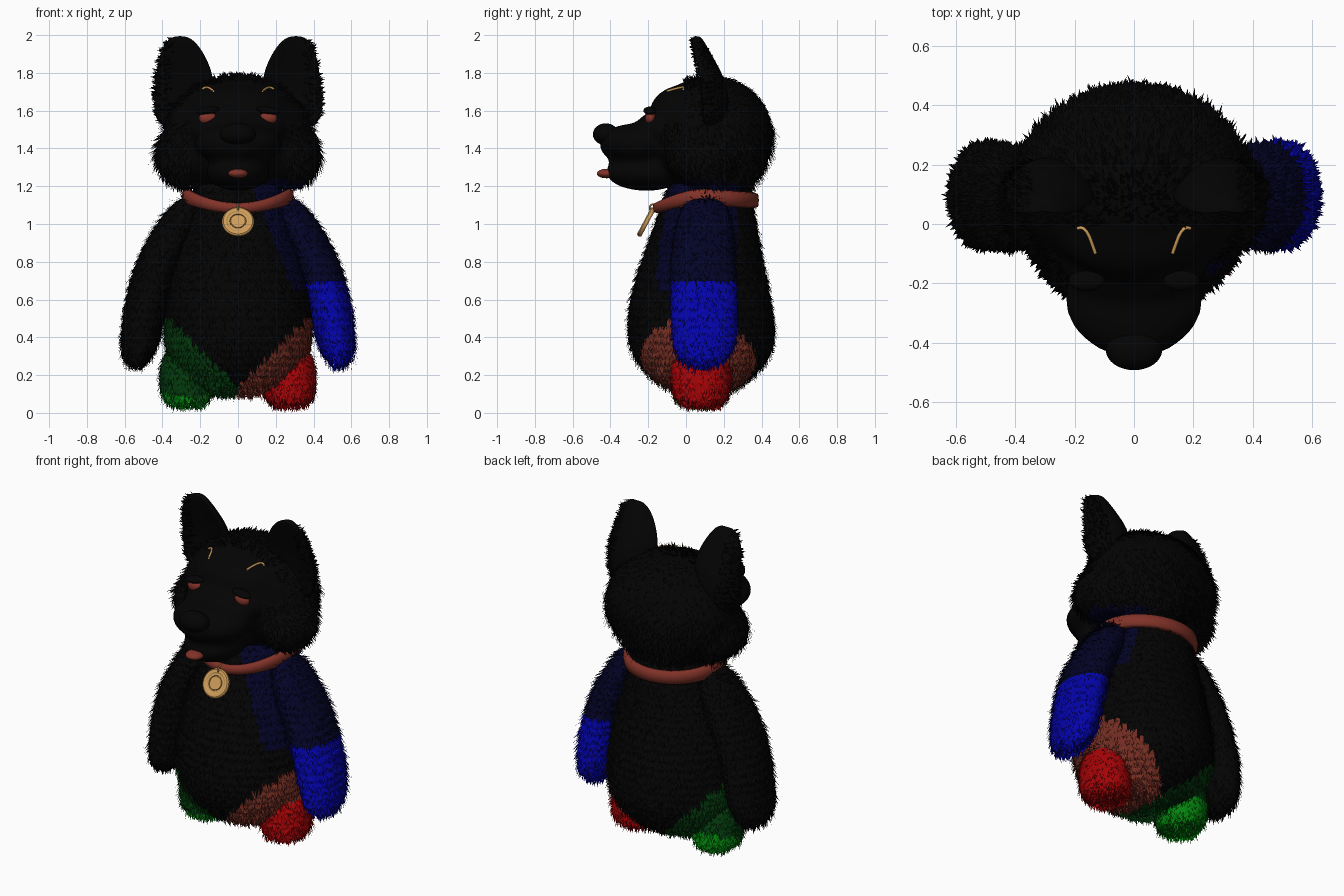
import bpy, bmesh, math, random
from mathutils import Vector, Matrix
from mathutils.bvhtree import BVHTree

random.seed(4)
if "Cube" in bpy.data.objects:
    bpy.data.objects.remove(bpy.data.objects["Cube"])


def material(name, r, g, b):
    m = bpy.data.materials.new(name)
    m.use_nodes = True
    m.diffuse_color = (r, g, b, 1)
    bsdf = m.node_tree.nodes["Principled BSDF"]
    bsdf.inputs["Base Color"].default_value = (r, g, b, 1)
    bsdf.inputs["Roughness"].default_value = 0.9
    return m


BLACK = material("black_fur", .001, .001, .001)
NAVY = material("navy_fur", .001, .001, .02)
BLUE = material("bright_blue_fur", .001, .001, .4)
BROWN = material("brown_fur", .17, .026, .016)
RED = material("red_fur", .37, .001, .002)
DARK_GREEN = material("dark_green_fur", .001, .04, .004)
GREEN = material("bright_green_fur", .001, .23, .004)
RUST = material("rust_red", .22, .032, .021)
GOLD = material("gold", .62, .34, .1)


def add_object(name, bm, mats, modifiers=()):
    """Make an object, bake its modifiers and shade it smooth."""
    bmesh.ops.recalc_face_normals(bm, faces=bm.faces)
    mesh = bpy.data.meshes.new(name)
    bm.to_mesh(mesh)
    bm.free()
    obj = bpy.data.objects.new(name, mesh)
    bpy.context.collection.objects.link(obj)
    for kind, settings in modifiers:
        mod = obj.modifiers.new(kind.title(), kind)
        for key, value in settings.items():
            setattr(mod, key, value)
    if modifiers:
        graph = bpy.context.evaluated_depsgraph_get()
        baked = bpy.data.meshes.new_from_object(obj.evaluated_get(graph))
        obj.modifiers.clear()
        obj.data = baked
    obj.data.materials.clear()
    for m in mats:
        obj.data.materials.append(m)
    for p in obj.data.polygons:
        p.use_smooth = True
    return obj


def loft(name, rings, mats, side=1, sides=16, curl=0):
    """Skin horizontal ellipses (z, cx, cy, rx, ry); curl bends the edges forward."""
    bm = bmesh.new()
    loops = []
    for z, cx, cy, rx, ry in rings:
        loop = []
        for i in range(sides):
            a = math.tau * i / sides
            x = cx + rx * math.cos(a)
            y = cy + ry * math.sin(a) - curl * rx * math.cos(a) ** 2
            loop.append(bm.verts.new((side * x, y, z)))
        loops.append(loop)
    for low, high in zip(loops, loops[1:]):
        for i in range(sides):
            j = (i + 1) % sides
            bm.faces.new((low[i], low[j], high[j], high[i]))
    bm.faces.new(loops[0])
    bm.faces.new(loops[-1])
    return add_object(name, bm, mats, [("SUBSURF", {"levels": 2})])


def balls(name, items, mats, modifiers=()):
    bm = bmesh.new()
    for centre, radii in items:
        mat = Matrix.Translation(centre) @ Matrix.Diagonal((*radii, 1))
        bmesh.ops.create_uvsphere(bm, u_segments=32, v_segments=16, radius=1, matrix=mat)
    return add_object(name, bm, mats, modifiers)


def paint(obj, rule):
    for p in obj.data.polygons:
        p.material_index = rule(p.center)


def fur(obj, length, comb=Vector((0, 0, -1)), where=lambda c: True):
    """Grow combed triangular tufts, each in the colour of its face; length is a rule."""
    bm = bmesh.new()
    bm.from_mesh(obj.data)
    for f in list(bm.faces):
        centre, n = f.calc_center_median(), f.normal.copy()
        if not where(centre):
            continue
        corners = [v.co.copy() for v in f.verts]
        for _ in range(int(f.calc_area() * 3500 + random.random())):
            weights = [random.random() + .01 for _ in corners]
            root = sum((c * w for c, w in zip(corners, weights)), Vector()) / sum(weights)
            flow = comb - n * comb.dot(n)
            jitter = Vector([random.uniform(-.3, .3) for _ in range(3)])
            along = (flow + n * .35 + jitter).normalized()
            across = along.cross(n + jitter).normalized() * .008
            tip = root + along * length(centre) * random.uniform(.6, 1.2)
            tip.z = max(tip.z, 0)
            verts = [bm.verts.new(v) for v in (root - across, root + across, tip)]
            tuft = bm.faces.new(verts)
            tuft.material_index = f.material_index
            tuft.smooth = True
    bm.to_mesh(obj.data)
    bm.free()


# Body with coloured hips and a navy shoulder
HIP = Vector((.3, .05, .17))


def body_colour(c):
    if (Vector((abs(c.x), c.y, c.z)) - HIP).length < .35:
        return 2 if c.x > 0 else 3
    floor = .64 if c.y < .1 else .85
    if c.z > floor and c.x > .13 + (1.05 - c.z) * .4 and c.y < .27:
        return 1
    return 0


body = loft("body", [
    (.105, 0, .09, .14, .12), (.16, 0, .08, .29, .25), (.3, 0, .085, .385, .38),
    (.45, 0, .08, .4, .395), (.65, 0, .075, .38, .365), (.85, 0, .09, .335, .31),
    (1.0, 0, .105, .28, .265), (1.12, 0, .115, .25, .24), (1.28, 0, .13, .22, .2)],
    [BLACK, NAVY, BROWN, DARK_GREEN], sides=32)
paint(body, body_colour)
fur(body, lambda c: .05)

# Arms and legs, mirrored
for side, label in ((1, "left"), (-1, "right")):
    arm = loft(label + "_arm", [
        (1.15, .24, .1, .05, .07), (1.08, .28, .1, .1, .13), (.95, .345, .095, .12, .165),
        (.8, .42, .09, .125, .175), (.6, .485, .095, .115, .18), (.4, .515, .1, .108, .18),
        (.31, .53, .09, .09, .155), (.25, .54, .09, .05, .09)],
        [NAVY, BLUE] if side > 0 else [BLACK, BLACK], side)
    paint(arm, lambda c: int(c.z < .68))
    fur(arm, lambda c: .05)

    leg = loft(label + "_leg", [
        (.045, .27, .08, .09, .1), (.065, .27, .08, .135, .145), (.15, .275, .08, .145, .165),
        (.28, .28, .08, .135, .165), (.38, .26, .08, .08, .1)],
        [BROWN, RED] if side > 0 else [DARK_GREEN, GREEN], side)
    base, slope = (.3, 0) if side > 0 else (.11, .3)
    paint(leg, lambda c: int(c.z < base + slope * c.y))
    fur(leg, lambda c: .045)

# Head: skull, cheeks, brow, bridge, muzzle, lip and lower jaw fused together
head = balls("head", [
    ((0, .13, 1.465), (.395, .33, .32)),
    ((.27, .08, 1.36), (.17, .19, .16)), ((-.27, .08, 1.36), (.17, .19, .16)),
    ((0, .01, 1.6), (.28, .2, .14)), ((0, -.1, 1.5), (.26, .17, .11)),
    ((0, -.25, 1.425), (.235, .2, .11)), ((0, -.32, 1.43), (.195, .125, .095)),
    ((0, -.37, 1.425), (.13, .09, .085)), ((0, -.21, 1.275), (.17, .215, .1))],
    [BLACK, NAVY], [("REMESH", {"mode": "VOXEL", "voxel_size": .02}),
                    ("SMOOTH", {"factor": .5, "iterations": 8})])
surface = BVHTree.FromPolygons([v.co for v in head.data.vertices],
                               [p.vertices[:] for p in head.data.polygons])
paint(head, lambda c: int(c.z < 1.24 and c.x > .14 and -.05 < c.y < .3))
fur(head, lambda c: .065 if c.z < 1.55 else .035, Vector((0, .5, -.9)),
    lambda c: c.y > 0 or (abs(c.x) > .25 and c.z < 1.55))

balls("nose", [((0, -.425, 1.475), (.095, .068, .058))], [BLACK])
balls("tongue", [((0, -.42, 1.267), (.052, .052, .025)),
                 ((0, -.34, 1.285), (.05, .08, .022))], [RUST])


def on_face(x, z):
    return surface.ray_cast(Vector((x, -1, z)), Vector((0, 1, 0)))[0]


# Cupped ears, half-closed eyes and thin brows
for side, label in ((1, "left"), (-1, "right")):
    ear = loft(label + "_ear", [
        (1.5, .3, .16, .14, .06), (1.65, .295, .17, .155, .065), (1.76, .28, .155, .16, .06),
        (1.86, .29, .115, .135, .045), (1.93, .3, .085, .105, .035),
        (1.98, .305, .065, .065, .025), (1.995, .308, .055, .025, .015)],
        [BLACK], side, curl=.4)
    fur(ear, lambda c: .03, Vector((side * .6, .2, .2)), lambda c: abs(c.x) > .34)

    eye = on_face(side * .16, 1.56)
    balls(label + "_eye", [(eye + Vector((0, .004, 0)), (.047, .028, .034))], [RUST])
    lid = balls(label + "_eyelid", [((0, 0, 0), (.062, .034, .02))], [BLACK])
    lid.location = eye + Vector((0, .001, .04))
    lid.rotation_euler = (0, side * .15, 0)

    brow = bpy.data.curves.new(label + "_brow", "CURVE")
    brow.dimensions = "3D"
    brow.bevel_depth = .006
    line = brow.splines.new("POLY")
    line.points.add(6)
    for i, point in enumerate(line.points):
        t = i / 6
        spot = on_face(side * (.13 + .06 * t), 1.7 + .02 * math.sin(t * 2.6))
        point.co = (*(spot + Vector((0, -.01, .004))), 1)
    brow.materials.append(GOLD)
    bpy.context.collection.objects.link(bpy.data.objects.new(label + "_brow", brow))

# Collar: a band that dips and narrows at the front
bm = bmesh.new()
count, loops = 64, []
for i in range(count):
    a = math.tau * i / count
    c, s = math.cos(a), math.sin(a)
    dip = max(0, -s) ** 2
    mid = 1.145 - .06 * dip - .02 * max(0, s)
    half = .042 - .014 * dip
    loop = []
    for out, up in ((0, -1), (.022, -.8), (.026, 0), (.022, .8), (0, 1), (-.02, 0)):
        loop.append(bm.verts.new(((.27 + out) * c, .105 + (.255 + out) * s, mid + half * up)))
    loops.append(loop)
for i in range(count):
    a, b = loops[i], loops[(i + 1) % count]
    for j in range(6):
        k = (j + 1) % 6
        bm.faces.new((a[j], a[k], b[k], b[j]))
add_object("collar", bm, [RUST])

# Hanging medallion with a low rim and a grooved centre, turned on its axis
profile = [(0, -.012), (.08, -.012), (.085, -.004), (.085, .008), (.078, .014), (.062, .014),
           (.056, .01), (.044, .01), (.042, .004), (.039, .004), (.037, .01), (0, .01)]
bm = bmesh.new()
path = [bm.verts.new((r, 0, z)) for r, z in profile]
edges = [bm.edges.new(pair) for pair in zip(path, path[1:])]
bmesh.ops.spin(bm, geom=path + edges, cent=(0, 0, 0), axis=(0, 0, 1),
               angle=math.tau, steps=40)
bmesh.ops.remove_doubles(bm, verts=bm.verts, dist=.0005)
medal = add_object("medallion", bm, [GOLD])
medal.location = (0, -.21, 1.01)
medal.rotation_euler = (math.radians(62), 0, 0)
bpy.ops.object.select_all(action="DESELECT")
medal.select_set(True)
bpy.context.view_layer.objects.active = medal
bpy.ops.object.shade_smooth_by_angle(angle=math.radians(30))

# Small link joining medallion and collar
bpy.ops.mesh.primitive_torus_add(location=(0, -.172, 1.085), rotation=(0, math.pi / 2, 0),
                                 major_radius=.02, minor_radius=.005,
                                 major_segments=20, minor_segments=8)
link = bpy.context.object
link.name = "medallion_link"
link.data.materials.append(GOLD)
